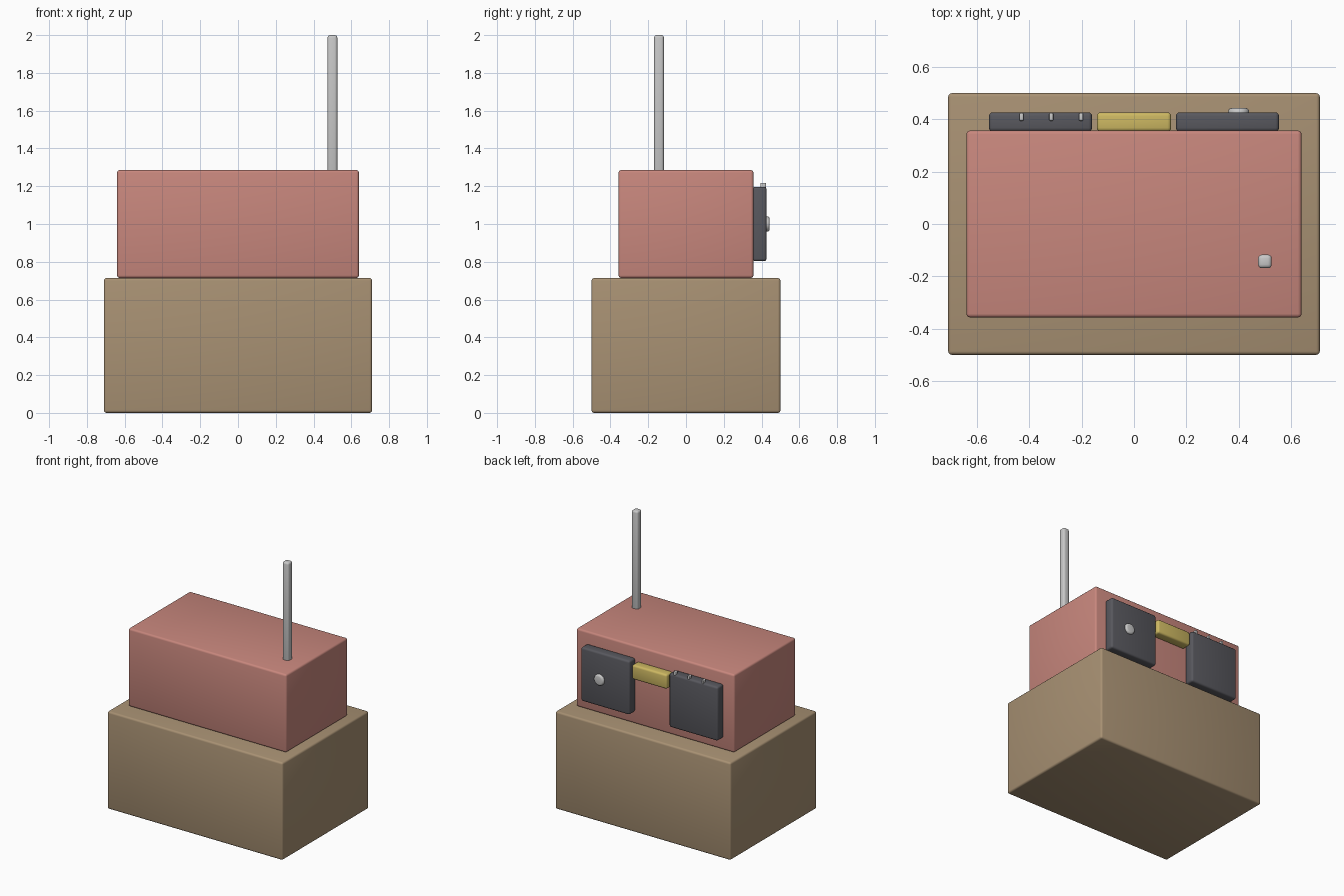
import bpy, math

cube = bpy.data.objects.get("Cube")
if cube:
    bpy.data.objects.remove(cube, do_unlink=True)


def material(name, rgb):
    """Flat material from an 8-bit display colour."""
    lin = [((c / 255 + 0.055) / 1.055) ** 2.4 for c in rgb]
    mat = bpy.data.materials.new(name)
    mat.use_nodes = True
    mat.diffuse_color = (*lin, 1)
    mat.node_tree.nodes["Principled BSDF"].inputs["Base Color"].default_value = (*lin, 1)
    return mat


tan = material("tan", (168, 145, 115))
rose = material("rose", (200, 135, 125))
charcoal = material("charcoal", (88, 88, 94))
brass = material("brass yellow", (205, 184, 98))
silver = material("silver", (200, 200, 200))


def finish(name, mat, bevel):
    """Name, colour, round the edges and smooth the active object."""
    obj = bpy.context.object
    obj.name = name
    obj.data.materials.append(mat)
    bpy.ops.object.transform_apply(location=False, rotation=True, scale=True)
    mod = obj.modifiers.new("rounded edges", "BEVEL")
    mod.width = bevel
    mod.segments = 3
    mod.limit_method = "ANGLE"
    mod.angle_limit = math.radians(40)
    bpy.ops.object.modifier_apply(modifier=mod.name)
    bpy.ops.object.shade_smooth_by_angle(angle=math.radians(35))
    return obj


def box(name, centre, size, mat, bevel=0.014):
    bpy.ops.mesh.primitive_cube_add(size=1, location=centre)
    bpy.context.object.scale = size
    return finish(name, mat, bevel)


# Pedestal and the cabinet standing on it
box("pedestal", (0, 0, 0.357), (1.42, 1.0, 0.714), tan)
box("cabinet", (0, 0, 1.0), (1.28, 0.714, 0.571), rose)

# Antenna on the cabinet top
box("antenna", (0.5, -0.143, 1.63), (0.052, 0.052, 0.74), silver)

# Back panels with the bar between them
for side, x in (("left", 0.357), ("right", -0.357)):
    box(side + "_panel", (x, 0.39, 1.0), (0.394, 0.073, 0.394), charcoal)
box("bar", (0, 0.39, 1.125), (0.284, 0.073, 0.106), brass)

# Round knob on the left panel
bpy.ops.mesh.primitive_cylinder_add(vertices=32, radius=0.04, depth=0.05,
                                    location=(0.4, 0.418, 1.0),
                                    rotation=(math.pi / 2, 0, 0))
finish("knob", silver, 0.013)

# Small push buttons along the top of the right panel
for i in range(3):
    box(f"button_{i + 1}", (-0.43 + 0.114 * i, 0.409, 1.203),
        (0.016, 0.03, 0.03), silver, 0.005)
